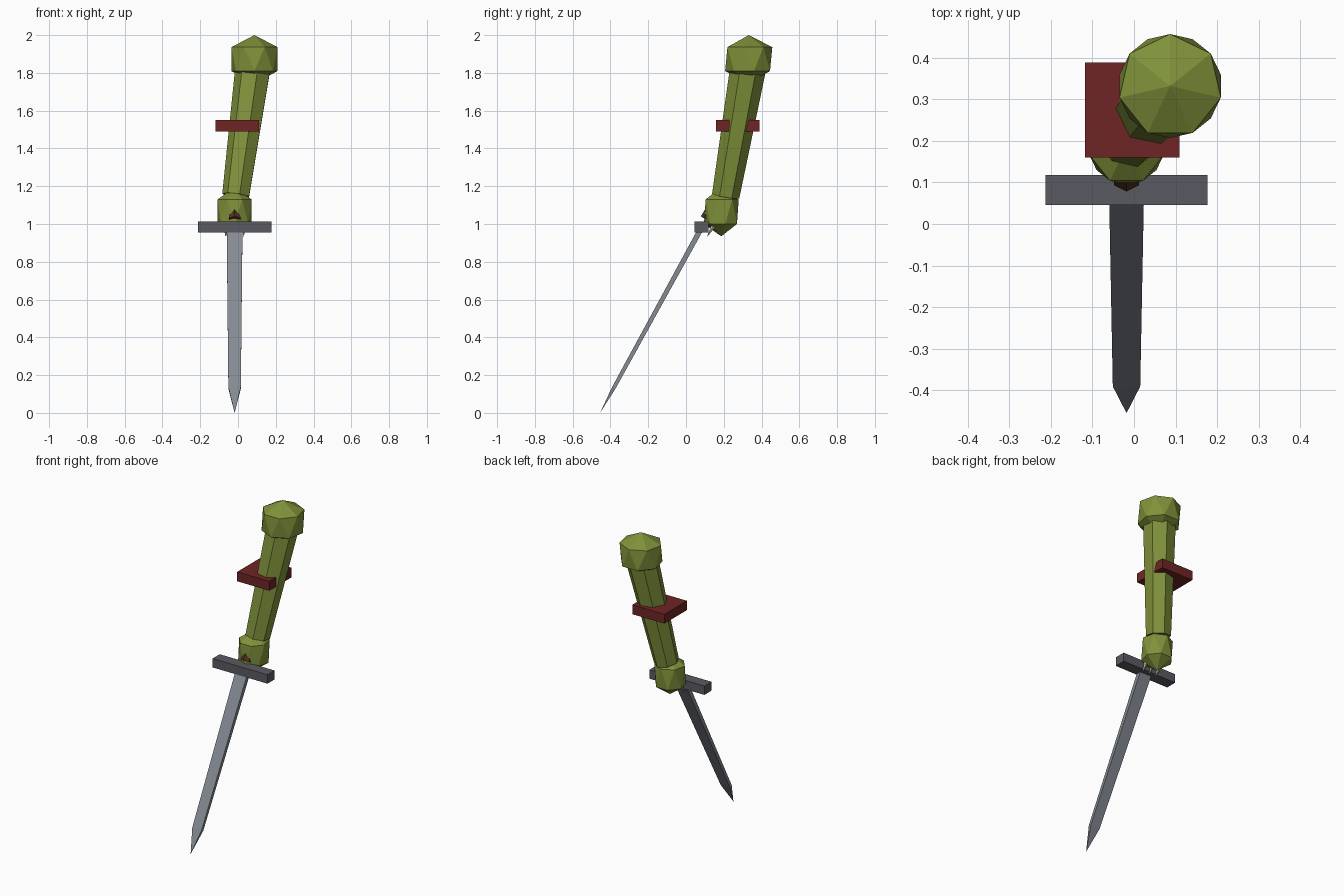
import bpy, bmesh
from math import sin, cos, pi, radians, sqrt
from mathutils import Vector

if "Cube" in bpy.data.objects:
    bpy.data.objects.remove(bpy.data.objects["Cube"], do_unlink=True)


def material(name, srgb):
    rgb = [(c / 255 / 12.92) if c < 11 else ((c / 255 + 0.055) / 1.055) ** 2.4 for c in srgb]
    m = bpy.data.materials.new(name)
    m.use_nodes = True
    m.diffuse_color = (*rgb, 1)
    m.node_tree.nodes["Principled BSDF"].inputs["Base Color"].default_value = (*rgb, 1)
    return m


green = material("olive_green_skin", (128, 146, 58))
red = material("dark_red_band", (112, 37, 37))
steel = material("blade_steel", (133, 138, 147))
iron = material("guard_iron", (90, 90, 98))
leather = material("brown_leather", (80, 48, 32))
bone = material("claw_bone", (214, 205, 180))


def finish(name, bm, mat):
    bmesh.ops.recalc_face_normals(bm, faces=bm.faces)
    mesh = bpy.data.meshes.new(name)
    bm.to_mesh(mesh)
    bm.free()
    mesh.materials.append(mat)
    obj = bpy.data.objects.new(name, mesh)
    bpy.context.collection.objects.link(obj)
    return obj


def faceted(name, mat, start, end, rings, sides):
    """Convex solid from rings (t along axis, half x, half y, phase in degrees)."""
    a, b = Vector(start), Vector(end)
    axis = (b - a).normalized()
    u = (Vector((1, 0, 0)) - axis * axis.x).normalized()
    v = axis.cross(u)
    bm = bmesh.new()
    for t, rx, ry, phase in rings:
        c = a.lerp(b, t)
        for i in range(sides if rx else 1):
            ang = radians(phase) + 2 * pi * i / sides
            bm.verts.new(c + u * rx * cos(ang) + v * ry * sin(ang))
    bmesh.ops.convex_hull(bm, input=bm.verts[:])
    bmesh.ops.dissolve_limit(bm, angle_limit=0.01, verts=bm.verts[:], edges=bm.edges[:])
    return finish(name, bm, mat)


def box(name, mat, low, high):
    bm = bmesh.new()
    bmesh.ops.create_cube(bm, size=1)
    for vert in bm.verts:
        vert.co = [lo + (c + 0.5) * (hi - lo) for c, lo, hi in zip(vert.co, low, high)]
    return finish(name, bm, mat)


def knob(name, x, y, z, r, half):
    """Seven-sided ball with two staggered rings between its poles."""
    rings = [(0, 0, 0, 0), (0.25, r, r, -90), (0.75, r, r, 90), (1, 0, 0, 0)]
    return faceted(name, green, (x, y, z - half), (x, y, z + half), rings, 7)


# Arm with shoulder and fist
knob("shoulder", 0.087, 0.332, 1.873, 0.125, 0.127)
knob("fist", -0.018, 0.187, 1.065, 0.092, 0.13)
faceted("arm", green, (-0.009, 0.21, 1.15), (0.085, 0.331, 1.84),
        [(0, 0.075, 0.075, -76), (1, 0.098, 0.098, -76)], 7)

# Square arm band
box("arm_band", red, (-0.118, 0.16, 1.49), (0.11, 0.388, 1.55))

# Sword: blade with pointed end, cross guard, grip held in the fist
k = sqrt(2)
faceted("blade", steel, (-0.018, -0.455, 0), (-0.018, 0.085, 0.985),
        [(0, 0, 0, 0), (0.135, 0.033 * k, 0.01 * k, 45), (1, 0.042 * k, 0.014 * k, 45)], 4)
box("cross_guard", iron, (-0.213, 0.046, 0.955), (0.177, 0.118, 1.012))
faceted("grip", leather, (-0.018, 0.109, 1.023), (-0.018, 0.172, 1.138),
        [(0, 0.035, 0.035, 30), (1, 0.03, 0.03, 30)], 6)

# Claws under the fist
for i, x in enumerate((-0.066, -0.018, 0.03)):
    faceted(f"claw_{i + 1}", bone, (x, 0.145, 0.99), (x, 0.11, 0.93),
            [(0, 0.013, 0.013, 0), (1, 0, 0, 0)], 5)
